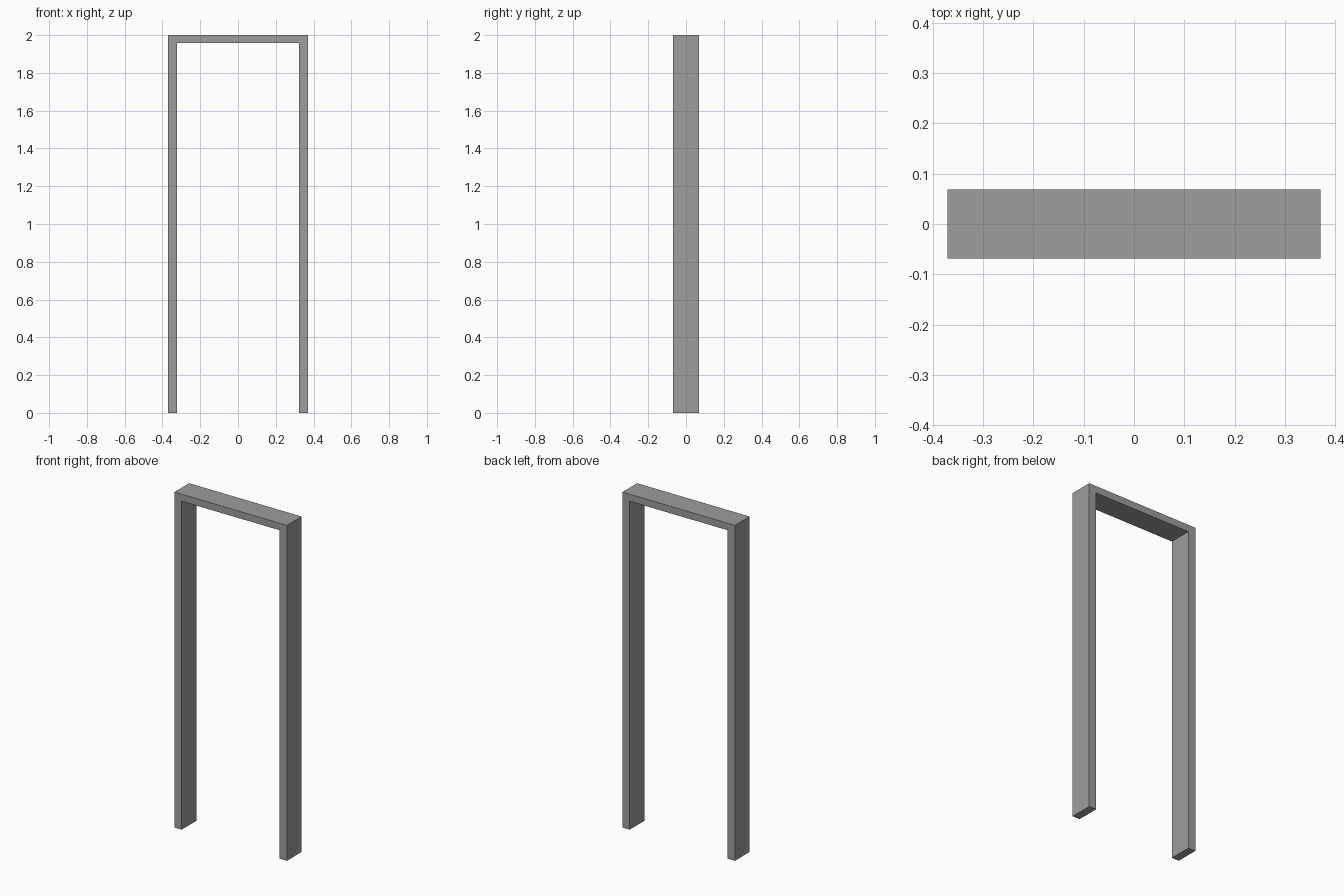
import bpy
import bmesh

if "Cube" in bpy.data.objects:
    bpy.data.objects.remove(bpy.data.objects["Cube"])

HALF_W, HALF_D, HEIGHT = 0.371, 0.069, 2.0
JAMB, HEAD = 0.048, 0.042

# Flat grey paint
grey = bpy.data.materials.new("warm grey")
grey.diffuse_color = (0.35, 0.34, 0.33, 1.0)
grey.use_nodes = True
grey.node_tree.nodes["Principled BSDF"].inputs["Base Color"].default_value = grey.diffuse_color

# Door frame: U-shaped front profile, extruded through the wall depth
inner, under = HALF_W - JAMB, HEIGHT - HEAD
right = [(inner, under), (inner, 0), (HALF_W, 0), (HALF_W, HEIGHT)]
profile = right + [(-x, z) for x, z in reversed(right)]

bm = bmesh.new()
face = bm.faces.new([bm.verts.new((x, -HALF_D, z)) for x, z in profile])
result = bmesh.ops.extrude_face_region(bm, geom=[face])
moved = [g for g in result["geom"] if isinstance(g, bmesh.types.BMVert)]
bmesh.ops.translate(bm, verts=moved, vec=(0, 2 * HALF_D, 0))
bmesh.ops.recalc_face_normals(bm, faces=bm.faces)

mesh = bpy.data.meshes.new("door_frame")
bm.to_mesh(mesh)
bm.free()
mesh.materials.append(grey)
frame = bpy.data.objects.new("door_frame", mesh)
bpy.context.collection.objects.link(frame)
